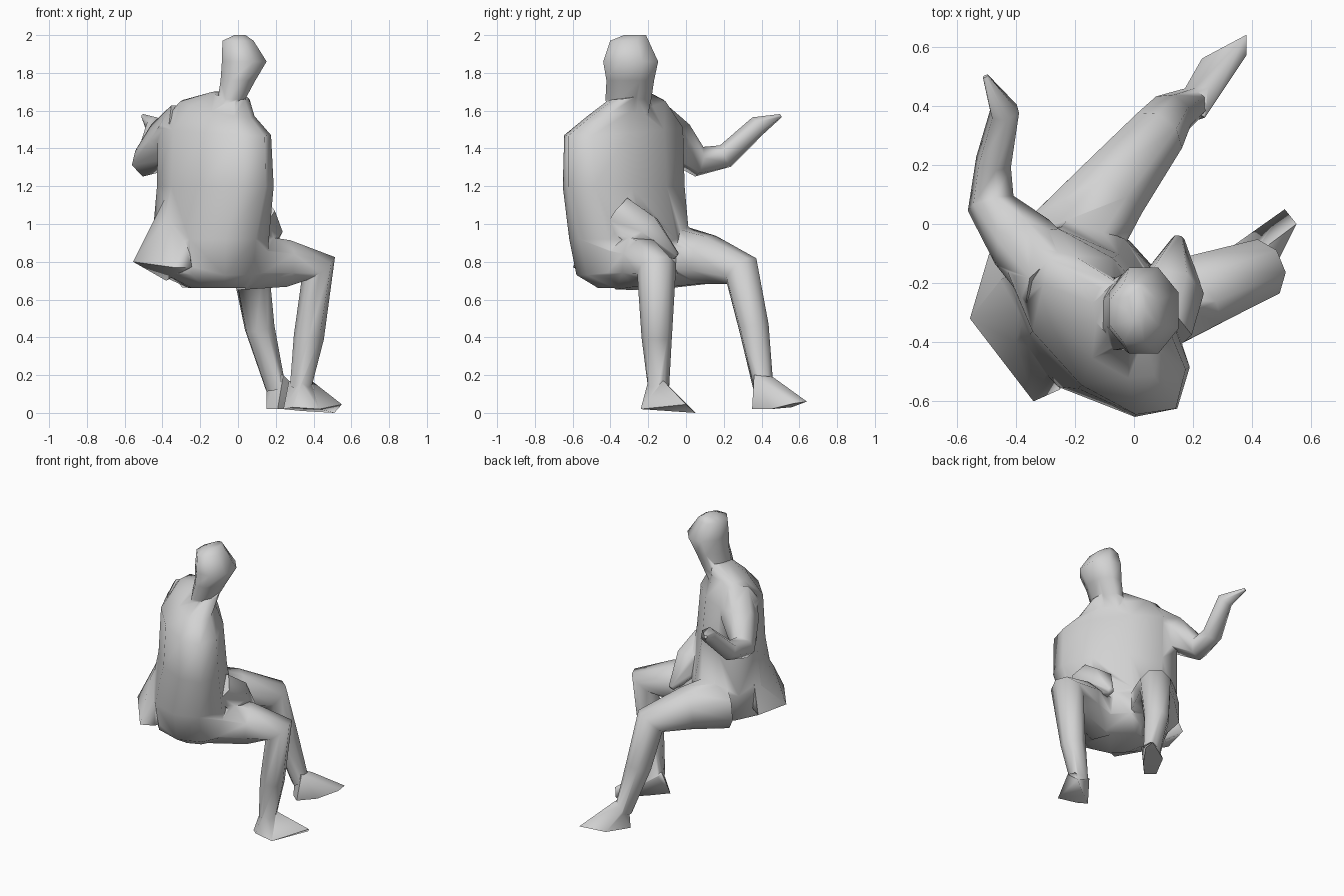
import bpy, bmesh, math
from mathutils import Vector

cube = bpy.data.objects.get("Cube")
if cube:
    bpy.data.objects.remove(cube, do_unlink=True)

mat = bpy.data.materials.new("plain grey")
mat.use_nodes = True
GREY = (0.65, 0.65, 0.65, 1)
mat.diffuse_color = GREY
mat.node_tree.nodes["Principled BSDF"].inputs["Base Color"].default_value = GREY

FWD = Vector((0.74, 0.67, 0))     # direction the figure faces
SIDE = Vector((-0.67, 0.74, 0))   # towards the figure's left arm
X, Y, Z = Vector((1, 0, 0)), Vector((0, 1, 0)), Vector((0, 0, 1))


def finish(name, bm):
    bmesh.ops.recalc_face_normals(bm, faces=bm.faces)
    mesh = bpy.data.meshes.new(name)
    bm.to_mesh(mesh)
    bm.free()
    obj = bpy.data.objects.new(name, mesh)
    bpy.context.collection.objects.link(obj)
    mesh.materials.append(mat)
    return obj


def loft(name, rings, sides):
    """Skin a list of rings given as (centre, axis a, axis b)."""
    bm = bmesh.new()
    loops = []
    for c, a, b in rings:
        turns = [math.tau * (i + 0.5) / sides for i in range(sides)]
        loops.append([bm.verts.new(c + a * math.cos(t) + b * math.sin(t)) for t in turns])
    for low, high in zip(loops, loops[1:]):
        for i in range(sides):
            j = (i + 1) % sides
            bm.faces.new((low[i], low[j], high[j], high[i]))
    bm.faces.new(loops[0])
    bm.faces.new(loops[-1])
    return finish(name, bm)


def limb(name, stations, sides=6):
    """Tapered tube through (x, y, z, radius) stations."""
    pts = [Vector(s[:3]) for s in stations]
    rings, a = [], SIDE
    for i, p in enumerate(pts):
        t = Vector((0, 0, 0))
        if i > 0:
            t += (p - pts[i - 1]).normalized()
        if i < len(pts) - 1:
            t += (pts[i + 1] - p).normalized()
        t.normalize()
        a = (a - t * a.dot(t)).normalized()
        r = stations[i][3] * 1.07
        rings.append((p, a * r, t.cross(a) * r))
    return loft(name, rings, sides)


def hull(name, points):
    bm = bmesh.new()
    for p in points:
        bm.verts.new(p)
    bmesh.ops.convex_hull(bm, input=bm.verts)
    return finish(name, bm)


# Torso: height, centre x, centre y, half width, half depth, shoulder tilt
torso = [
    (0.66, -0.10, -0.30, 0.17, 0.15, 0),
    (0.73, -0.13, -0.29, 0.31, 0.25, 0),
    (0.92, -0.145, -0.30, 0.35, 0.26, 0),
    (1.20, -0.12, -0.33, 0.39, 0.21, 0),
    (1.49, -0.125, -0.33, 0.39, 0.19, 0.06),
    (1.61, -0.11, -0.315, 0.26, 0.12, 0.18),
    (1.68, -0.04, -0.30, 0.11, 0.09, 0.2),
]
body = loft("seated_figure", [(Vector((x, y, z)), FWD * d * 1.02, (SIDE + Z * k) * w * 1.02)
                              for z, x, y, w, d, k in torso], 10)

# Head and neck: height, centre x, centre y, half widths in x and y
head = [
    (1.48, -0.10, -0.31, 0.06, 0.09), (1.66, -0.035, -0.305, 0.075, 0.125),
    (1.76, 0.0, -0.295, 0.095, 0.13), (1.86, 0.033, -0.293, 0.122, 0.15),
    (1.97, 0.0, -0.30, 0.085, 0.105), (2.0, 0.01, -0.27, 0.03, 0.06),
]
parts = [loft("head", [(Vector((x, y, z)), X * a * 1.05, Y * b * 1.05)
                       for z, x, y, a, b in head], 8)]

# Arms: the left one reaches out, the right forearm rests on the lap
parts.append(limb("left_arm", [(-0.27, -0.18, 1.53, 0.12), (-0.38, -0.06, 1.44, 0.11),
                               (-0.485, 0.07, 1.33, 0.078), (-0.475, 0.21, 1.36, 0.06),
                               (-0.438, 0.38, 1.52, 0.05), (-0.503, 0.50, 1.572, 0.01)]))
parts.append(limb("right_forearm", [(0.09, -0.36, 1.06, 0.10), (0.12, -0.22, 0.95, 0.11),
                                    (0.15, -0.05, 0.83, 0.02)]))

# Legs
parts.append(limb("right_leg", [(0.02, -0.31, 0.80, 0.15), (0.25, -0.22, 0.79, 0.125),
                                (0.425, -0.155, 0.765, 0.10), (0.375, -0.155, 0.4, 0.075),
                                (0.33, -0.145, 0.13, 0.052)], 8))
parts.append(limb("left_leg", [(-0.23, -0.09, 0.83, 0.17), (-0.08, 0.11, 0.81, 0.13),
                               (0.07, 0.295, 0.75, 0.097), (0.115, 0.36, 0.45, 0.077),
                               (0.20, 0.41, 0.13, 0.052)], 8))

# Feet: wedges from heel to flattened toe
parts.append(hull("right_foot", [(0.24, -0.17, 0.02), (0.29, -0.22, 0.03), (0.27, -0.12, 0.17),
                                 (0.33, -0.2, 0.17), (0.39, -0.12, 0.17), (0.43, -0.24, 0.02),
                                 (0.55, 0.0, 0.045), (0.51, 0.05, 0.0), (0.34, -0.09, 0.01)]))
parts.append(hull("left_foot", [(0.15, 0.4, 0.02), (0.21, 0.35, 0.02), (0.15, 0.42, 0.2),
                                (0.24, 0.36, 0.2), (0.25, 0.46, 0.19), (0.23, 0.56, 0.03),
                                (0.38, 0.57, 0.05), (0.38, 0.64, 0.06), (0.3, 0.45, 0.02)]))

# Coat tail flaring out behind
parts.append(hull("coat_tail", [(-0.555, -0.32, 0.80), (-0.34, -0.6, 0.77), (-0.49, -0.1, 0.79),
                                (-0.38, -0.3, 0.70), (-0.4, -0.4, 1.0), (-0.42, -0.15, 1.0),
                                (-0.25, -0.56, 0.77), (-0.26, -0.5, 0.95), (-0.37, -0.3, 1.17),
                                (-0.2, -0.3, 0.8)]))

# Weld every part into one skin
bpy.ops.object.select_all(action='DESELECT')
body.select_set(True)
bpy.context.view_layer.objects.active = body
for part in parts:
    weld = body.modifiers.new("weld", 'BOOLEAN')
    weld.operation = 'UNION'
    weld.solver = 'EXACT'
    weld.use_self = True
    weld.object = part
    bpy.ops.object.modifier_apply(modifier=weld.name)
    bpy.data.objects.remove(part, do_unlink=True)
bpy.ops.object.shade_smooth_by_angle(angle=math.radians(70))
